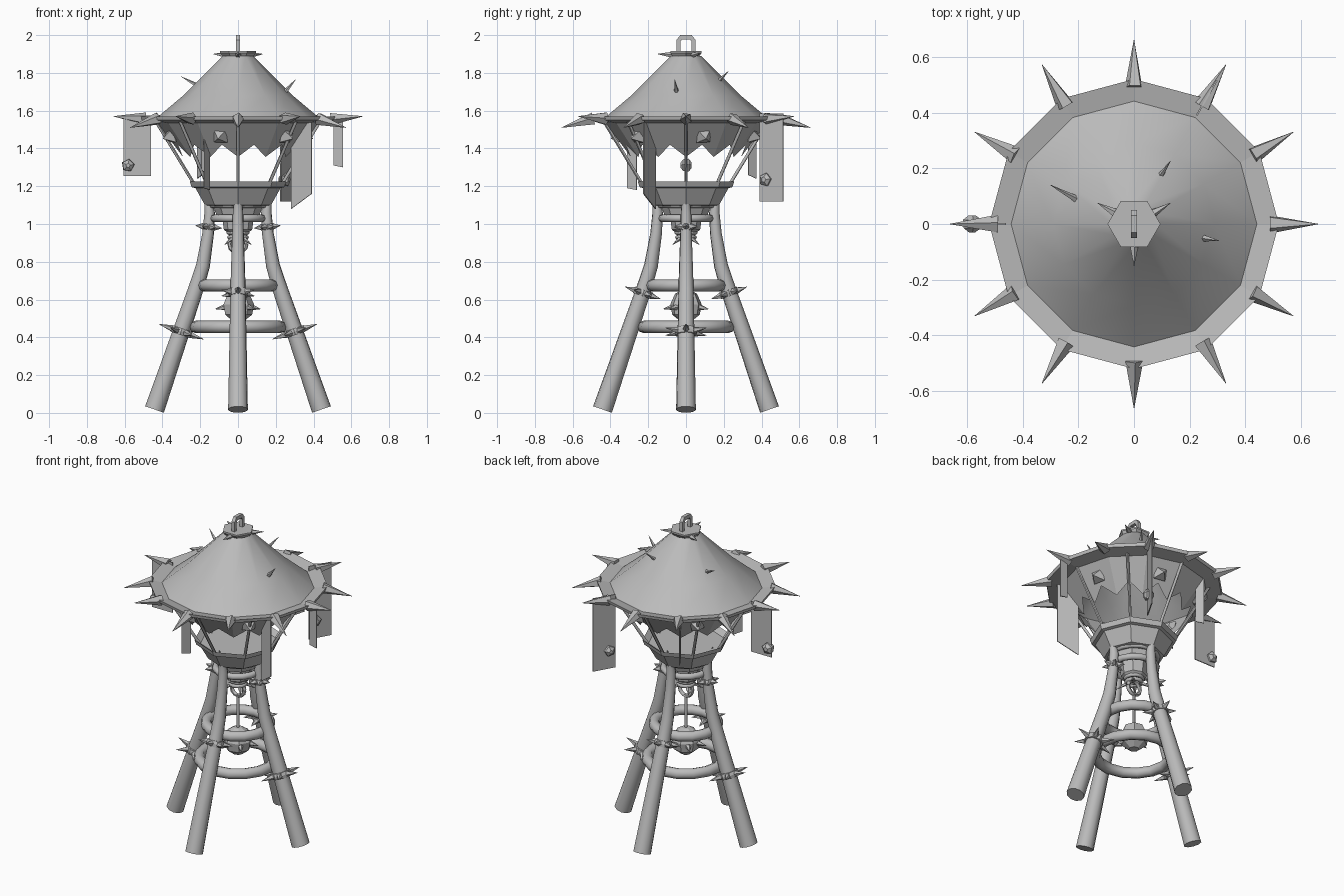
import bpy, bmesh, math
from math import sin, cos, radians, pi
from mathutils import Vector

if "Cube" in bpy.data.objects:
    bpy.data.objects.remove(bpy.data.objects["Cube"])

grey = bpy.data.materials.new("weathered_grey")
grey.use_nodes = True
colour = (0.5, 0.5, 0.5, 1)
grey.diffuse_color = colour
grey.node_tree.nodes["Principled BSDF"].inputs["Base Color"].default_value = colour


def polar(r, deg, z):
    return Vector((r * cos(radians(deg)), r * sin(radians(deg)), z))


def finish(name, bm, smooth=None):
    bmesh.ops.recalc_face_normals(bm, faces=bm.faces)
    mesh = bpy.data.meshes.new(name)
    bm.to_mesh(mesh)
    bm.free()
    ob = bpy.data.objects.new(name, mesh)
    bpy.context.collection.objects.link(ob)
    mesh.materials.append(grey)
    if smooth:
        bpy.ops.object.select_all(action='DESELECT')
        ob.select_set(True)
        bpy.context.view_layer.objects.active = ob
        bpy.ops.object.shade_smooth_by_angle(angle=radians(smooth))
    return ob


def bridge(bm, a, b):
    n = len(a)
    for i in range(n):
        j = (i + 1) % n
        bm.faces.new((a[i], a[j], b[j], b[i]))


def tube(name, pts, radii, sides=8, smooth=None):
    """Round section swept along a path, with a radius at every point."""
    pts = [Vector(p) for p in pts]
    bm = bmesh.new()
    rings, u = [], (pts[1] - pts[0]).orthogonal()
    for i, p in enumerate(pts):
        t = (pts[min(i + 1, len(pts) - 1)] - pts[max(i - 1, 0)]).normalized()
        u = (u - t * u.dot(t)).normalized()
        v = t.cross(u)
        rings.append([bm.verts.new(p + radii[i] * (u * cos(2 * pi * k / sides) + v * sin(2 * pi * k / sides)))
                      for k in range(sides)])
    for a, b in zip(rings, rings[1:]):
        bridge(bm, a, b)
    bm.faces.new(rings[0])
    bm.faces.new(rings[-1])
    return finish(name, bm, smooth)


def spike(name, base, tip, r, sides=5):
    return tube(name, [base, tip], [r, 0.001], sides)


def lathe(name, profile, sides, closed=False, caps=False, smooth=None, phase=0):
    """Profile of (radius, height) turned about the vertical axis."""
    bm = bmesh.new()
    rings = [[bm.verts.new(polar(r, phase + 360 * k / sides, z)) for k in range(sides)] for r, z in profile]
    for a, b in zip(rings, rings[1:] + (rings[:1] if closed else [])):
        bridge(bm, a, b)
    if caps:
        bm.faces.new(rings[0])
        bm.faces.new(rings[-1])
    return finish(name, bm, smooth)


def hoop(name, R, r, z, sides=16):
    section = [(R + r * cos(k * pi / 4), z + r * sin(k * pi / 4)) for k in range(8)]
    return lathe(name, section, sides, closed=True, smooth=50)


def plate(name, outline, deg, thick=0.006):
    """Thin vertical sheet; outline is (radius, height) in the plane at an angle."""
    bm = bmesh.new()
    side = polar(thick / 2, deg + 90, 0)
    a = [bm.verts.new(polar(r, deg, z) + side) for r, z in outline]
    b = [bm.verts.new(polar(r, deg, z) - side) for r, z in outline]
    bridge(bm, a, b)
    bm.faces.new(a)
    bm.faces.new(b)
    return finish(name, bm)


# Roof, upturned brim and brim spikes
lathe("roof", [(0.445, 1.55), (0.29, 1.68), (0.08, 1.89)], 12, smooth=40)
lathe("brim", [(0.44, 1.553), (0.52, 1.57), (0.515, 1.55), (0.43, 1.535)], 12, closed=True)
for i in range(12):
    drop = 0.06 * (i % 2)
    spike("brim_spike", polar(0.49, 30 * i, 1.557), polar(0.66, 30 * i, 1.57 - drop), 0.034)

# Stray spikes on the roof
for base, tip in [((-0.21, 0.09, 1.73), (-0.3, 0.14, 1.78)),
                  ((0.09, 0.165, 1.75), (0.13, 0.225, 1.81)),
                  ((0.25, -0.05, 1.7), (0.305, -0.06, 1.765))]:
    spike("roof_spike", base, tip, 0.013)

# Hexagonal cap with three spikes and a hanging loop
lathe("roof_cap", [(0.07, 1.875), (0.095, 1.905), (0.095, 1.915)], 6, caps=True)
for deg in (30, 150, 270):
    spike("cap_spike", polar(0.07, deg, 1.895), polar(0.15, deg, 1.9), 0.018)
plate("cap_loop", [(-0.05, 1.91), (-0.05, 1.975), (-0.03, 2), (0.03, 2), (0.05, 1.975), (0.05, 1.91),
                   (0.03, 1.91), (0.03, 1.965), (0.02, 1.978), (-0.02, 1.978), (-0.03, 1.965), (-0.03, 1.91)],
      90, thick=0.022)

# Toothed valance under the brim
bm = bmesh.new()
upper, lower = [], []
for k in range(24):
    f = 1 if k % 2 == 0 else cos(radians(15))
    z = 1.355 if k % 2 == 0 else 1.42
    upper.append(bm.verts.new(polar(0.43 * f, 15 * k, 1.54)))
    lower.append(bm.verts.new(polar((0.43 - (1.54 - z) * 0.75) * f, 15 * k, z)))
bridge(bm, upper, lower)
finish("valance", bm)

# Studs on the valance
for i in range(6):
    deg = 15 + 60 * i
    tube("valance_stud", [polar(0.335, deg, 1.475), polar(0.36, deg, 1.467), polar(0.41, deg, 1.452)],
         [0.02, 0.052, 0.002], 4)

# Rods holding up the roof
for i in range(8):
    tube("roof_rod", [polar(0.225, 45 * i, 1.2), polar(0.435, 45 * i, 1.545)], [0.009] * 2, 6, smooth=60)

# Platform basin and neck
lathe("basin", [(0.22, 1.2), (0.255, 1.225), (0.245, 1.195), (0.225, 1.19), (0.175, 1.1), (0.13, 1.09),
                (0.115, 1.05), (0.085, 1.04), (0.075, 0.97), (0.05, 0.95)], 8, caps=True)
for z, r in ((0.98, 0.06), (0.955, 0.05), (0.93, 0.045)):
    hoop("neck_ring", r, 0.012, z, 12)

# Hook, chain rod and spiked weight
loop = [(0.045 * cos(a * pi / 6), 0, 0.895 + 0.045 * sin(a * pi / 6)) for a in range(13)]
tube("hook", loop, [0.012] * 13, 6, smooth=60)
for deg in (45, 135, 225, 315):
    spike("hook_spike", polar(0.035, deg, 0.93), polar(0.1, deg, 0.89), 0.014)
tube("weight_rod", [(0, 0, 0.63), (0, 0, 0.86)], [0.009] * 2, 6, smooth=60)
lathe("weight", [(0.03, 0.485), (0.075, 0.52), (0.085, 0.575), (0.06, 0.63), (0.025, 0.65)], 7, caps=True)
for i in range(6):
    spike("weight_spike", polar(0.07, 60 * i + 15, 0.56), polar(0.125, 60 * i + 15, 0.55), 0.018)

# Four bowed legs ending in pointed horns
leg = [(0.442, 0.018, 0.053), (0.225, 0.65, 0.041), (0.185, 0.78, 0.037), (0.158, 0.95, 0.031),
       (0.15, 1.06, 0.028), (0.158, 1.13, 0.02), (0.19, 1.21, 0.002)]
for i in range(4):
    tube("leg", [polar(r, 90 * i, z) for r, z, w in leg], [w for r, z, w in leg], 10, smooth=50)

# Hoops tying the legs together
for R, r, z in ((0.225, 0.033, 0.455), (0.185, 0.032, 0.675), (0.13, 0.02, 1.03), (0.138, 0.016, 1.1)):
    hoop("leg_hoop", R, r, z)


def collar(deg, r, z, tilt, size, reach):
    """Band around a leg with a ring of spikes."""
    axis = polar(-tilt, deg, 1).normalized()
    c = polar(r, deg, z)
    tube("leg_collar", [c - axis * 0.018, c, c + axis * 0.018], [size * 0.93, size, size * 0.93], 8)
    u = polar(1, deg + 90, 0)
    v = axis.cross(u)
    for k in range(6):
        d = u * cos(k * pi / 3 + pi / 6) + v * sin(k * pi / 3 + pi / 6)
        spike("collar_spike", c + d * size * 0.85, c + d * reach, 0.018)


for side in (0, 180):
    collar(side, 0.3, 0.43, 0.34, 0.06, 0.125)
    collar(side, 0.155, 0.985, 0.1, 0.036, 0.07)
    collar(side + 90, 0.228, 0.635, 0.34, 0.053, 0.1)

# Torn banners hanging below the brim
for deg, r0, r1, top, low0, low1 in [(180, 0.46, 0.605, 1.575, 1.255, 1.255),
                                     (60, 0.45, 0.595, 1.585, 1.12, 1.12),
                                     (-30, 0.325, 0.45, 1.54, 1.08, 1.16),
                                     (0, 0.505, 0.555, 1.57, 1.31, 1.3),
                                     (120, 0.38, 0.43, 1.55, 1.26, 1.24),
                                     (-120, 0.3, 0.36, 1.5, 1.18, 1.19)]:
    plate("banner", [(r0, top), (r1, top), (r1, low1), (r0, low0)], deg)

# Chunky charms pinned to the two large banners
for deg, r, z in ((180, 0.582, 1.31), (60, 0.49, 1.235)):
    c, side = polar(r, deg, z), polar(1, deg + 90, 0)
    tube("banner_charm", [c - side * 0.03, c - side * 0.015, c + side * 0.015, c + side * 0.03],
         [0.015, 0.036, 0.033, 0.012], 5)
